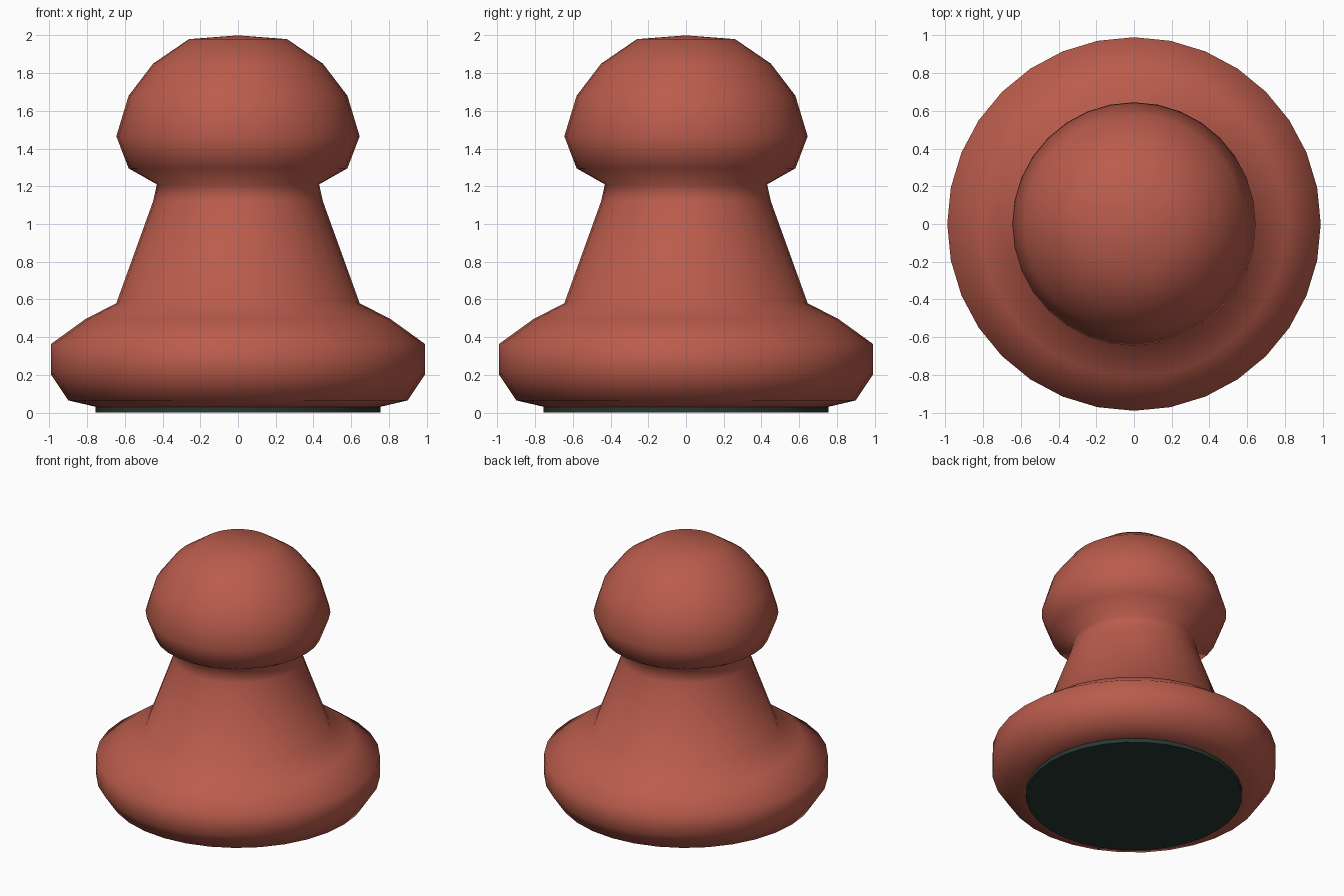
import bpy, bmesh
from math import sin, cos, pi, radians

if "Cube" in bpy.data.objects:
    bpy.data.objects.remove(bpy.data.objects["Cube"])

SIDES = 32


def material(name, color):
    m = bpy.data.materials.new(name)
    m.diffuse_color = (*color, 1)
    m.use_nodes = True
    m.node_tree.nodes["Principled BSDF"].inputs["Base Color"].default_value = m.diffuse_color
    return m


def lathe(name, profile, mat):
    """Revolve (radius, z) points around z; radius 0 makes a pole."""
    bm = bmesh.new()
    rings = []
    for r, z in profile:
        n = SIDES if r else 1
        rings.append([bm.verts.new((r * cos(2 * pi * i / SIDES),
                                    r * sin(2 * pi * i / SIDES), z)) for i in range(n)])
    for a, b in zip(rings, rings[1:]):
        for i in range(SIDES):
            j = (i + 1) % SIDES
            quad = [a[i % len(a)], a[j % len(a)], b[j % len(b)], b[i % len(b)]]
            bm.faces.new(list(dict.fromkeys(quad)))
    bmesh.ops.recalc_face_normals(bm, faces=bm.faces)
    for f in bm.faces:
        f.smooth = True
    me = bpy.data.meshes.new(name)
    bm.to_mesh(me)
    bm.free()
    me.materials.append(mat)
    ob = bpy.data.objects.new(name, me)
    bpy.context.collection.objects.link(ob)
    return ob


# Turned body: rounded foot, tapered neck, ball head
lathe("pawn_body", [
    (0, 0.03), (0.75, 0.03), (0.9, 0.065), (0.99, 0.2), (0.99, 0.365),
    (0.81, 0.495), (0.645, 0.58), (0.45, 1.12), (0.43, 1.21),
    (0.58, 1.295), (0.645, 1.465), (0.58, 1.68), (0.45, 1.85),
    (0.26, 1.98), (0, 2.0)], material("red_paint", (0.49, 0.107, 0.072)))

# Felt pad underneath
bpy.ops.mesh.primitive_cylinder_add(vertices=SIDES, radius=0.755, depth=0.036,
                                    location=(0, 0, 0.018))
pad = bpy.context.object
pad.name = "felt_pad"
pad.data.materials.append(material("dark_felt", (0.02, 0.04, 0.032)))
bpy.ops.object.shade_smooth_by_angle(angle=radians(30))
